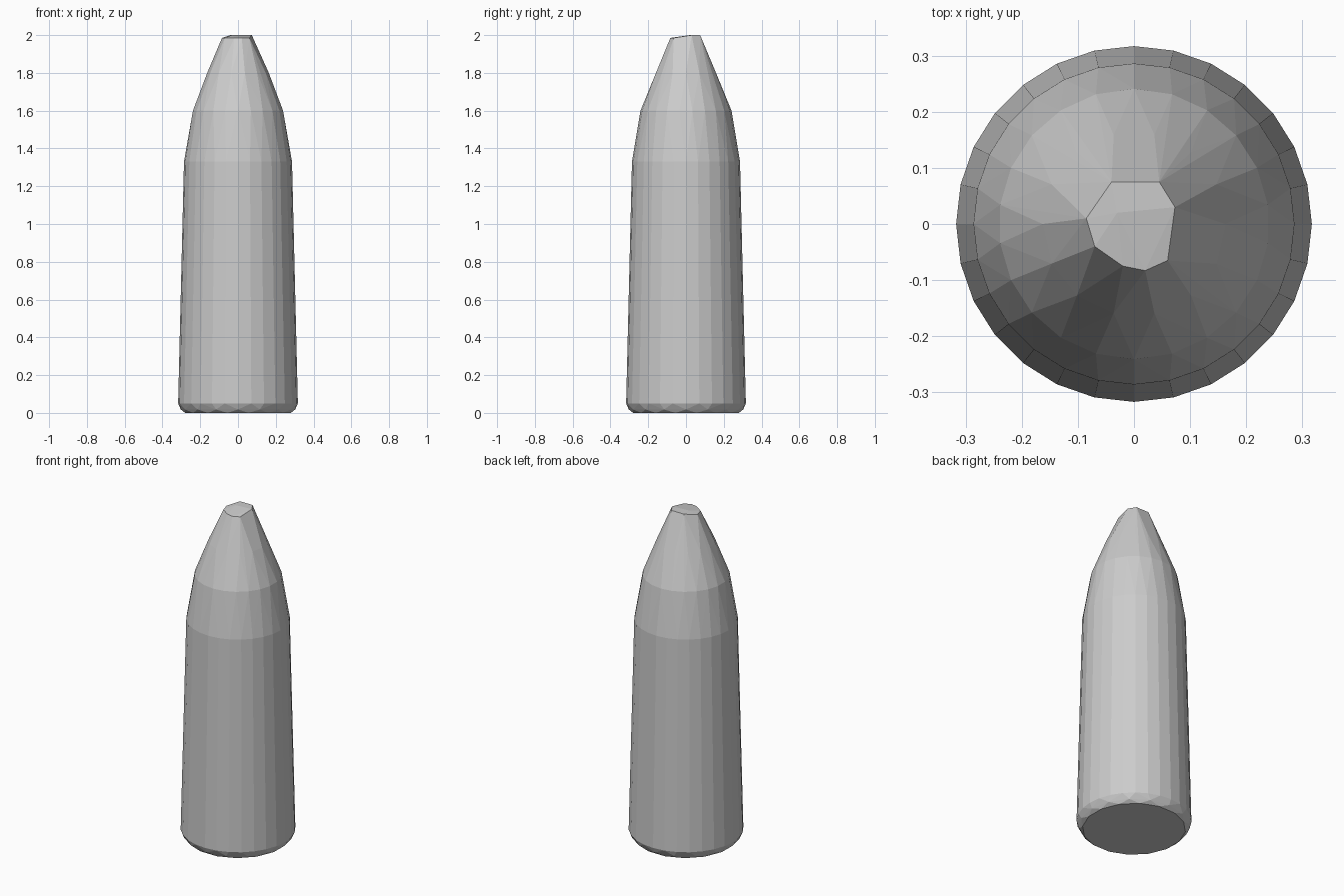
import bpy, bmesh
from math import cos, sin, tau

cube = bpy.data.objects.get("Cube")
if cube:
    bpy.data.objects.remove(cube)

# Plain grey finish
grey = bpy.data.materials.new("grey")
grey.use_nodes = True
colour = (0.6, 0.6, 0.6, 1)
grey.diffuse_color = colour
grey.node_tree.nodes["Principled BSDF"].inputs["Base Color"].default_value = colour

# Rings of the tapered body: radius, height, sides, turn in steps
rings = [
    (0.285, 0.0, 16, 0.5),
    (0.303, 0.018, 16, 0.0),
    (0.317, 0.05, 28, 0.0),
    (0.286, 1.33, 28, 0.0),
    (0.241, 1.60, 22, 0.5),
    (0.163, 1.80, 14, 0.0),
]

bm = bmesh.new()
for radius, z, sides, turn in rings:
    for i in range(sides):
        a = tau * (i + turn) / sides
        bm.verts.new((radius * cos(a), radius * sin(a), z))

# Blunt tip: an uneven rim, a little lower at the front and left
tip = [(-0.04, 0.075), (0.045, 0.075), (0.073, 0.03), (0.06, -0.065),
       (0.02, -0.083), (-0.02, -0.075), (-0.07, -0.04), (-0.085, 0.01)]
for x, y in tip:
    bm.verts.new((x, y, 2.0 if x + y > 0.02 else 1.985))
bm.verts.new((-0.03, 0.02, 2.0))

# The body is convex, so a hull joins rings with different side counts
hull = bmesh.ops.convex_hull(bm, input=bm.verts[:])
loose = [v for v in bm.verts if not v.link_faces]
bmesh.ops.delete(bm, geom=loose, context='VERTS')
bmesh.ops.dissolve_limit(bm, angle_limit=0.01, verts=bm.verts[:], edges=bm.edges[:])
bmesh.ops.recalc_face_normals(bm, faces=bm.faces[:])

mesh = bpy.data.meshes.new("tapered_body")
bm.to_mesh(mesh)
bm.free()
mesh.materials.append(grey)
body = bpy.data.objects.new("tapered_body", mesh)
bpy.context.collection.objects.link(body)
